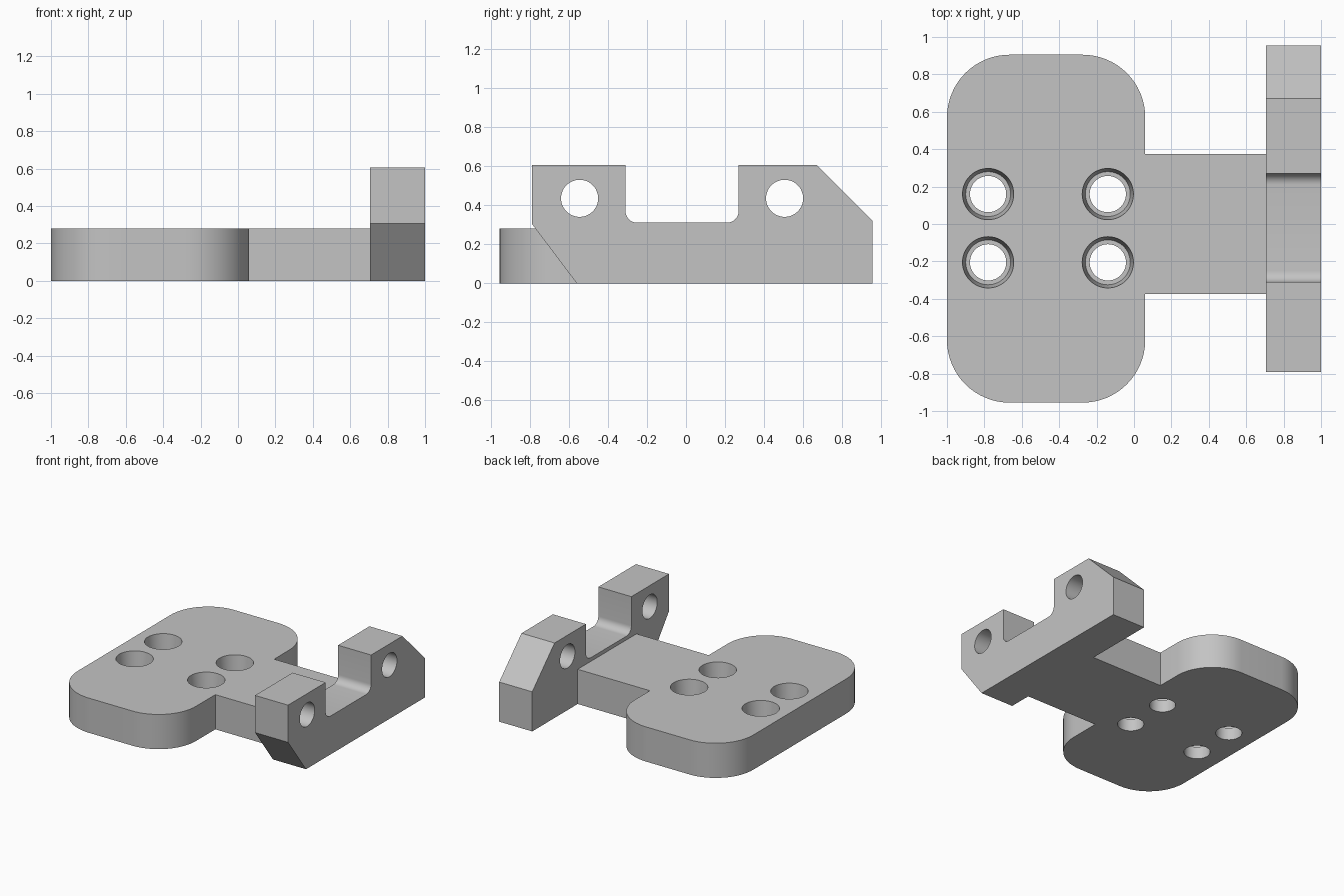
import bpy
import bmesh
import math
from mathutils import Matrix, Vector

cube = bpy.data.objects.get("Cube")
if cube:
    bpy.data.objects.remove(cube, do_unlink=True)

# Single grey material
grey = bpy.data.materials.new("plain grey")
grey.use_nodes = True
grey.diffuse_color = (0.55, 0.55, 0.55, 1)
grey.node_tree.nodes["Principled BSDF"].inputs["Base Color"].default_value = grey.diffuse_color


def add_object(name, bm):
    bmesh.ops.recalc_face_normals(bm, faces=bm.faces)
    mesh = bpy.data.meshes.new(name)
    bm.to_mesh(mesh)
    bm.free()
    mesh.materials.append(grey)
    obj = bpy.data.objects.new(name, mesh)
    bpy.context.scene.collection.objects.link(obj)
    return obj


def prism(name, points, offset):
    """Extrude a closed outline of 3D points by an offset."""
    bm = bmesh.new()
    face = bm.faces.new([bm.verts.new(p) for p in points])
    result = bmesh.ops.extrude_face_region(bm, geom=[face], use_keep_orig=True)
    moved = [v for v in result["geom"] if isinstance(v, bmesh.types.BMVert)]
    bmesh.ops.translate(bm, vec=offset, verts=moved)
    return add_object(name, bm)


def arc(cx, cy, radius, start, end, steps):
    angles = [math.radians(start + (end - start) * i / steps) for i in range(steps + 1)]
    return [(cx + radius * math.cos(a), cy + radius * math.sin(a)) for a in angles]


def drill(obj, center, direction, length, r1, r2):
    """Cut a straight or tapered round hole and bake it into the mesh."""
    bm = bmesh.new()
    turn = Vector((0, 0, 1)).rotation_difference(Vector(direction)).to_matrix().to_4x4()
    bmesh.ops.create_cone(bm, cap_ends=True, segments=48, radius1=r1, radius2=r2,
                          depth=length, matrix=Matrix.Translation(center) @ turn)
    cutter = add_object("hole_cutter", bm)
    cutter.hide_render = True
    mod = obj.modifiers.new("hole", "BOOLEAN")
    mod.operation = "DIFFERENCE"
    mod.solver = "EXACT"
    mod.object = cutter
    graph = bpy.context.evaluated_depsgraph_get()
    baked = bpy.data.meshes.new_from_object(obj.evaluated_get(graph))
    obj.modifiers.clear()
    obj.data = baked
    bpy.data.objects.remove(cutter, do_unlink=True)


THICK = 0.28

# Rounded base plate joined to the neck as one outline
R = 0.335
left, right, front, back, neck = -1.0, 0.06, -0.955, 0.905, 0.375
outline = [(0.72, -neck), (0.72, neck), (right, neck)]
outline += arc(right - R, back - R, R, 0, 90, 16)
outline += arc(left + R, back - R, R, 90, 180, 16)
outline += arc(left + R, front + R, R, 180, 270, 16)
outline += arc(right - R, front + R, R, 270, 360, 16)
outline.append((right, -neck))
plate = prism("mounting_plate", [(x, y, 0) for x, y in outline], (0, 0, THICK))

# Four screw holes with tapered counterbores
for x in (-0.78, -0.14):
    for y in (-0.205, 0.16):
        drill(plate, (x, y, THICK / 2), (0, 0, 1), 1, 0.097, 0.097)
        drill(plate, (x, y, THICK - 0.08), (0, 0, 1), 0.2, 0.12, 0.139)

# Two-eared bracket, with filleted notch and chamfered ends
top, floor, f = 0.605, 0.31, 0.06
profile = [(-0.56, 0), (0.955, 0), (0.955, 0.32), (0.67, top), (0.27, top)]
profile += arc(0.27 - f, floor + f, f, 0, -90, 8)
profile += arc(-0.31 + f, floor + f, f, 270, 180, 8)
profile += [(-0.31, top), (-0.79, top), (-0.79, 0.305)]
bracket = prism("eared_bracket", [(0.705, y, z) for y, z in profile], (0.295, 0, 0))

# Pin holes through the ears
for y in (-0.545, 0.505):
    drill(bracket, (0.85, y, 0.435), (1, 0, 0), 1, 0.095, 0.095)

# Smooth the curved walls, keep the edges crisp
for obj in (plate, bracket):
    bpy.ops.object.select_all(action="DESELECT")
    obj.select_set(True)
    bpy.context.view_layer.objects.active = obj
    bpy.ops.object.shade_smooth_by_angle(angle=math.radians(30))
